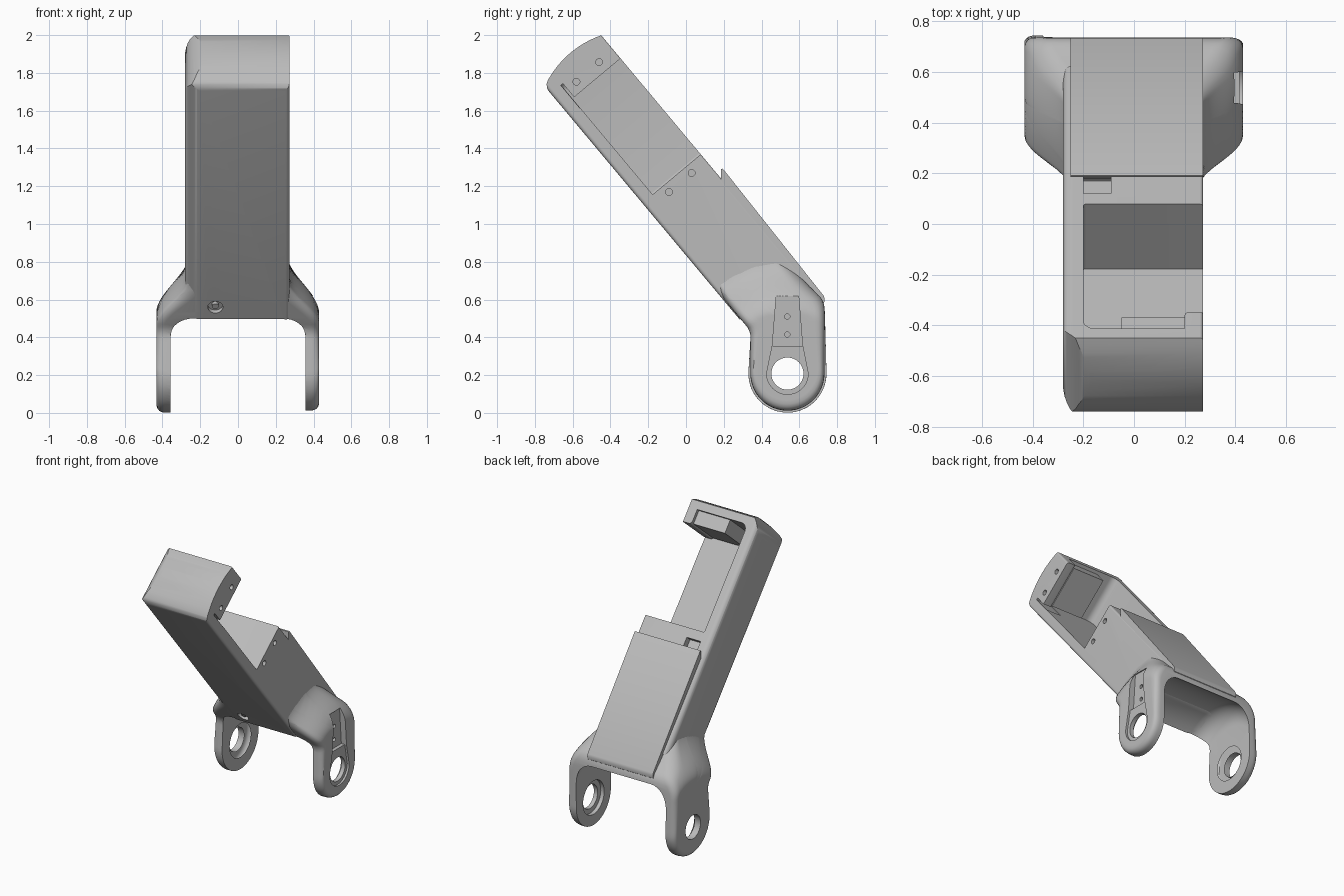
import bpy, bmesh, math
from mathutils import Matrix, Vector

if "Cube" in bpy.data.objects:
    bpy.data.objects.remove(bpy.data.objects["Cube"], do_unlink=True)

TILT = Matrix.Rotation(math.radians(39.9), 4, 'X')   # arm frame: x, n (thickness), s (length)
FLAT = Matrix.Identity(4)
PIVOT = Vector((0.537, 0.208))                       # joint centre in y, z

grey = bpy.data.materials.new("light_grey")
grey.use_nodes = True
grey.diffuse_color = (0.5, 0.5, 0.5, 1)
grey.node_tree.nodes["Principled BSDF"].inputs["Base Color"].default_value = (0.5, 0.5, 0.5, 1)


def to_object(name, bm, matrix=FLAT):
    bmesh.ops.transform(bm, matrix=matrix, verts=bm.verts)
    bmesh.ops.recalc_face_normals(bm, faces=bm.faces)
    mesh = bpy.data.meshes.new(name)
    bm.to_mesh(mesh)
    bm.free()
    mesh.materials.append(grey)
    obj = bpy.data.objects.new(name, mesh)
    bpy.context.collection.objects.link(obj)
    return obj


def prism(name, points, axis, lo, hi, matrix=FLAT):
    """Extrude a 2D outline along one axis."""
    bm = bmesh.new()
    rings = []
    for h in (lo, hi):
        ring = []
        for p in points:
            co = list(p)
            co.insert(axis, h)
            ring.append(bm.verts.new(co))
        rings.append(ring)
        bm.faces.new(ring)
    n = len(points)
    for i in range(n):
        j = (i + 1) % n
        bm.faces.new((rings[0][i], rings[0][j], rings[1][j], rings[1][i]))
    return to_object(name, bm, matrix)


def box(name, x, n, s):
    return prism(name, [(n[0], s[0]), (n[1], s[0]), (n[1], s[1]), (n[0], s[1])], 0, *x, TILT)


def arc(cy, cz, r, start, end, steps):
    angles = (math.radians(start + (end - start) * k / steps) for k in range(steps + 1))
    return [(cy + r * math.cos(a), cz + r * math.sin(a)) for a in angles]


def rod(name, y, z, r, lo, hi, axis=0, matrix=FLAT, sides=40):
    return prism(name, arc(y, z, r, 0, 360, sides)[:-1], axis, lo, hi, matrix)


def rounded(corners, steps=8):
    """Outline from (a, b, radius) corners, rounding the square ones."""
    out = []
    for i, (a, b, r) in enumerate(corners):
        p = Vector((a, b))
        if r == 0:
            out.append((a, b))
            continue
        d0 = (Vector(corners[i - 1][:2]) - p).normalized()
        d1 = (Vector(corners[(i + 1) % len(corners)][:2]) - p).normalized()
        c = p + (d0 + d1) * r
        for k in range(steps + 1):
            t = math.pi / 2 * k / steps
            out.append(tuple(c - d1 * r * math.cos(t) - d0 * r * math.sin(t)))
    return out


def boolean(obj, tools, operation='DIFFERENCE'):
    bpy.context.view_layer.objects.active = obj
    for tool in tools:
        mod = obj.modifiers.new("cut", 'BOOLEAN')
        mod.operation, mod.solver, mod.object = operation, 'EXACT', tool
        bpy.ops.object.modifier_apply(modifier=mod.name)
        bpy.data.objects.remove(tool, do_unlink=True)


def joint_cutter():
    """Drum with rounded rims that clears the space between the ears."""
    bm = bmesh.new()
    profile = [(-0.358, 0)] + arc(-0.238, 0.265, 0.12, 180, 90, 8)
    profile += [(-x, r) for x, r in reversed(profile)]
    verts = [bm.verts.new((x, 0, r)) for x, r in profile]
    edges = [bm.edges.new(p) for p in zip(verts, verts[1:])]
    bmesh.ops.spin(bm, geom=verts + edges, cent=(0, 0, 0), axis=(1, 0, 0),
                   angle=math.tau, steps=72, use_duplicate=False)
    bmesh.ops.remove_doubles(bm, verts=bm.verts, dist=1e-4)
    return to_object("joint_cutter", bm, Matrix.Translation((0, *PIVOT)))


def plate_hole():
    return rod("plate_hole", -0.12, 0.282, 0.04, 0.4, 0.56, 1, TILT)


# Arm: rounded section, trimmed to a crowned end
arm = prism("arm", rounded([(-0.28, 0.535, 0.08), (0.272, 0.535, 0.02),
                            (0.272, 0.938, 0.012), (-0.28, 0.938, 0.04)]), 2, 0.15, 1.95, TILT)
crown = [(n, 1.855 - (n - 0.755) ** 2) for n in (0.57 + 0.43 * k / 14 for k in range(15))]
boolean(arm, [prism("crown_trim", [(0.5, 0.1), (0.5, 1.74), (0.533, 1.765), (0.538, 1.79), (0.551, 1.81)]
                    + crown + [(1.0, 0.1)], 0, -0.5, 0.5, TILT)], 'INTERSECT')

# Rounded end corner, open bay with hollow cap, cable notch and screw holes
arm_cuts = [
    prism("end_corner", arc(-0.13, 1.71, 0.151, 180, 90, 10)
          + [(-0.13, 1.95), (-0.4, 1.95), (-0.4, 1.71)], 1, 0.4, 1.1, TILT),
    prism("bay", rounded([(0.5, 1.0, 0), (-0.2, 1.0, 0.01), (-0.2, 1.765, 0.05),
                          (0.2, 1.765, 0), (0.2, 1.662, 0.02), (0.5, 1.662, 0)]), 1, 0.606, 1.2, TILT),
    box("tab_slit", (0.15, 0.5), (0.604, 0.618), (1.6, 1.755)),
    box("cable_notch", (-0.2, -0.09), (0.89, 1.2), (0.8, 0.935)),
    plate_hole(),
    joint_cutter(),
]
for y, z in ((-0.09, 1.17), (0.03, 1.27), (-0.58, 1.753), (-0.46, 1.857)):
    arm_cuts.append(rod("screw_hole", y, z, 0.018, 0.235, 0.4, sides=20))
boolean(arm, arm_cuts)

cap_block = box("cap_block", (-0.05, 0.199), (0.625, 0.915), (1.67, 1.78))
plate_screw = rod("plate_screw", -0.12, 0.282, 0.018, 0.542, 0.58, 1, TILT, 20)

# Back cover, slightly wedge shaped
cover = prism("back_cover", [(0.9, 0.8), (0.938, 0.832), (0.97, 0.87), (0.977, 0.87), (0.979, 0.86),
                             (0.957, 0.008), (0.95, -0.008), (0.935, -0.022), (0.905, -0.022)],
              0, -0.25, 0.271, TILT)


# Yoke: flared shell that swells from the arm into two round ears
def arm_point(n, s):
    v = TILT @ Vector((0, n, s))
    return (v.y, v.z)


def resample(points, count):
    pts = [Vector(p) for p in points]
    pts.append(pts[0])
    lengths = [(b - a).length for a, b in zip(pts, pts[1:])]
    step, out, walked, i = sum(lengths) / count, [], 0, 0
    for k in range(count):
        while walked + lengths[i] < k * step:
            walked += lengths[i]
            i += 1
        out.append(pts[i].lerp(pts[i + 1], (k * step - walked) / lengths[i]))
    return out


def smooth(t):
    t = max(0.0, min(1.0, t))
    return t * t * (3 - 2 * t)


def build_yoke():
    centre = Vector((0.5, 0.5))
    insets = [0, 0.003, 0.01, 0.02, 0.035, 0.055, 0.08]
    count = 140
    bm = bmesh.new()
    rims = []
    for side, wide, radius in ((1, 0.43, 0.196), (-1, 0.432, 0.207)):
        outline = resample(arc(*PIVOT, radius, 180, 360, 24)
                           + [(0.735, 0.54), (0.73, 0.58), (0.715, 0.61), arm_point(0.93, 0.1),
                              arm_point(0.91, 0.7), arm_point(0.565, 0.7),
                              arm_point(0.54, 0.4), arm_point(0.54, 0.13), (0.342, 0.41)], count)

        def vert(p, inset):
            k = smooth(((p - PIVOT).length - 0.325) / 0.3)
            r = 0.042 + 0.04 * k
            drop = r - math.sqrt(r * r - max(0, r - inset) ** 2)
            return bm.verts.new((side * (wide - (wide - 0.264) * k - drop), p.x, p.y))

        rings = [[vert(p + (centre - p).normalized() * e, e) for p in outline] for e in insets]
        for t in range(1, 14):
            rings.append([vert((p + (centre - p).normalized() * insets[-1]).lerp(centre, t / 14), 1)
                          for p in outline])
        hub = vert(centre, 1)
        for i in range(count):
            j = (i + 1) % count
            for a, b in zip(rings, rings[1:]):
                bm.faces.new((a[i], a[j], b[j], b[i]))
            bm.faces.new((rings[-1][i], rings[-1][j], hub))
        rims.append(rings[0])
    for i in range(count):
        j = (i + 1) % count
        bm.faces.new((rims[0][i], rims[0][j], rims[1][j], rims[1][i]))
    return to_object("yoke", bm)


yoke = build_yoke()
yoke_cuts = [
    joint_cutter(),
    rod("axle_hole", *PIVOT, 0.085, -0.6, 0.6),
    rod("bearing_seat", *PIVOT, 0.12, -0.385, 0.385),
    prism("keyhole_recess", arc(*PIVOT, 0.11, 180, 360, 20) + [(0.617, 0.357), (0.457, 0.357)],
          0, 0.415, 0.6),
    prism("ear_recess", [(0.457, 0.355), (0.617, 0.355), (0.596, 0.62), (0.478, 0.62)], 0, 0.389, 0.6),
    plate_hole(),
]
for z in (0.415, 0.51):
    yoke_cuts.append(rod("ear_screw_hole", 0.536, z, 0.014, 0.37, 0.6, sides=20))
boolean(yoke, yoke_cuts)

# Smooth shading with sharp edges kept
bpy.ops.object.select_all(action='DESELECT')
for part in (arm, cap_block, plate_screw, cover, yoke):
    part.select_set(True)
    bpy.context.view_layer.objects.active = part
bpy.ops.object.shade_smooth_by_angle(angle=math.radians(32))
